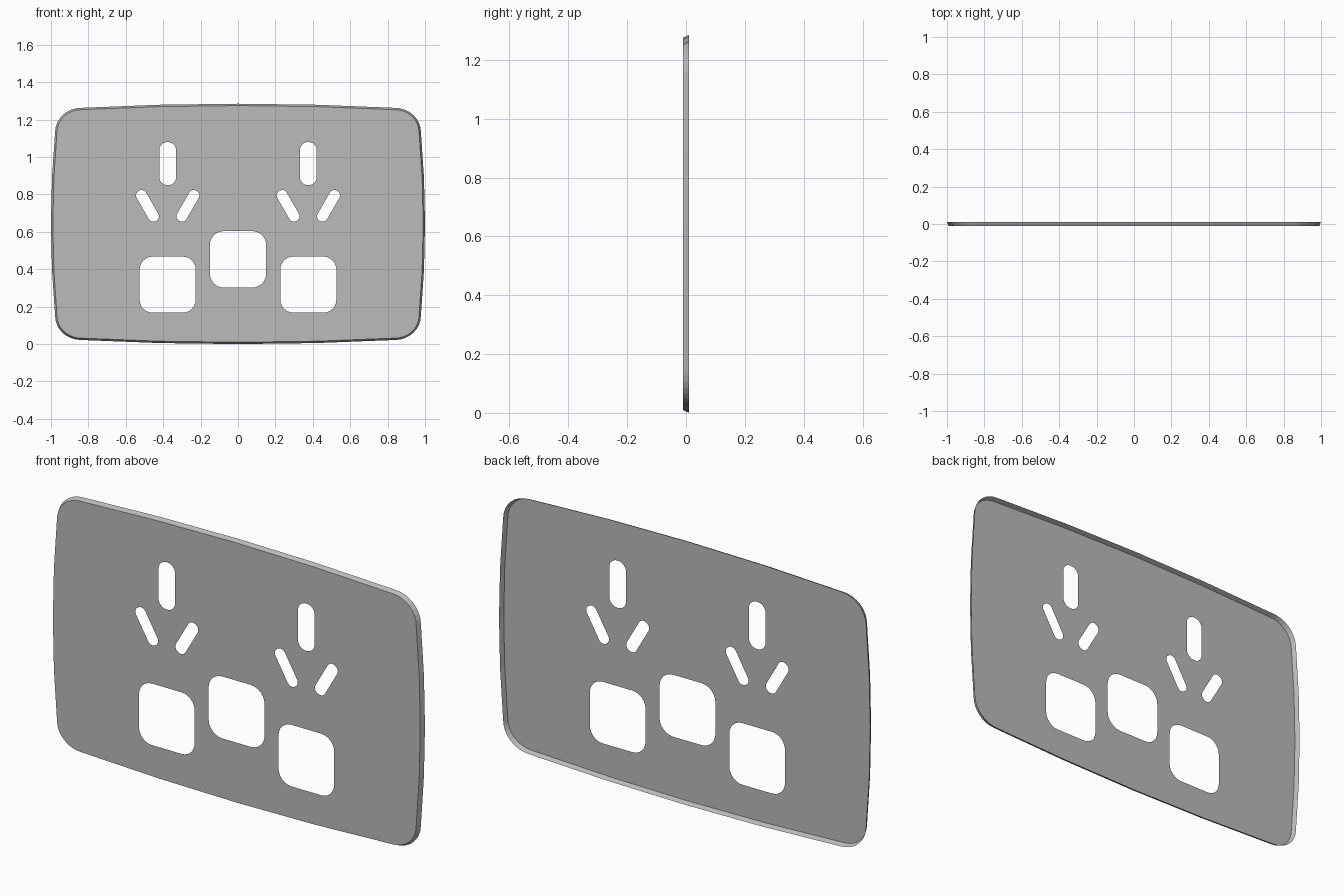
import bpy, bmesh, math
from mathutils import Vector

cube = bpy.data.objects.get("Cube")
if cube:
    bpy.data.objects.remove(cube)

HEIGHT = 1.285
MID = HEIGHT / 2
FRONT, BACK = -0.011, 0.011

grey = bpy.data.materials.new("plate grey")
grey.use_nodes = True
colour = (0.5, 0.5, 0.5, 1)
grey.diffuse_color = colour
grey.node_tree.nodes["Principled BSDF"].inputs["Base Color"].default_value = colour


def rounded_rect(cx, cz, w, h, r, tilt=0, steps=6):
    """Outline points of a rounded rectangle turned by tilt degrees."""
    pts = []
    t = math.radians(tilt)
    for q, (sx, sz) in enumerate([(1, 1), (-1, 1), (-1, -1), (1, -1)]):
        for i in range(steps + 1):
            a = math.pi / 2 * (q + i / steps)
            x = sx * (w / 2 - r) + r * math.cos(a)
            z = sz * (h / 2 - r) + r * math.sin(a)
            pts.append((cx + x * math.cos(t) - z * math.sin(t),
                        cz + x * math.sin(t) + z * math.cos(t)))
    return pts


def plate_outline(inset):
    """Rounded rectangle whose four sides bow gently outwards."""
    hw, hh = 1 - inset, MID - inset
    bow, flat_x, flat_z = 0.022, 0.84, 0.49
    ex, ez = hw - bow, hh - bow
    # quarter from the middle of the right side to the middle of the top
    quarter = [(hw - bow * k * k, flat_z * k) for k in (0, 0.5)]
    for i in range(9):
        a = math.pi / 2 * i / 8
        quarter.append((flat_x + (ex - flat_x) * math.cos(a),
                        flat_z + (ez - flat_z) * math.sin(a)))
    quarter += [(flat_x * k, hh - bow * k * k) for k in (0.5, 0)]
    half = quarter + [(-x, z) for x, z in reversed(quarter[:-1])]
    full = half + [(x, -z) for x, z in reversed(half[1:-1])]
    return [(x, z + MID) for x, z in full]


bm = bmesh.new()


def add_loop(points, y):
    verts = [bm.verts.new((x, y, z)) for x, z in points]
    edges = [bm.edges.new((v, verts[i - 1])) for i, v in enumerate(verts)]
    return verts, edges


# Front sheet with its openings
front, edges = add_loop(plate_outline(0.01), FRONT)
holes = [rounded_rect(0, 0.453, 0.302, 0.302, 0.075)]      # middle opening
for side in (-1, 1):
    cx = side * 0.376
    holes.append(rounded_rect(cx, 0.318, 0.30, 0.30, 0.07))     # switch opening
    holes.append(rounded_rect(cx, 0.965, 0.09, 0.23, 0.043))    # upright slot
    for s in (-1, 1):                                           # slanted slots
        holes.append(rounded_rect(cx + s * 0.108, 0.739, 0.058, 0.185, 0.027, -30 * s))
for hole in holes:
    edges += add_loop(hole, FRONT)[1]
bmesh.ops.triangle_fill(bm, edges=edges, use_beauty=True, normal=Vector((0, -1, 0)))
for f in bm.faces:
    f.normal_update()
    if f.normal.y > 0:
        f.normal_flip()

# Thin flared rim, open at the back
back, _ = add_loop(plate_outline(0), BACK)
for i in range(len(front)):
    bm.faces.new((front[i - 1], front[i], back[i], back[i - 1]))
bm.normal_update()
for f in bm.faces:
    c = f.calc_center_median() - Vector((0, 0, MID))
    if abs(f.normal.y) < 0.9 and f.normal.dot(c) < 0:
        f.normal_flip()

mesh = bpy.data.meshes.new("socket_plate")
bm.to_mesh(mesh)
bm.free()
mesh.materials.append(grey)
plate = bpy.data.objects.new("socket_plate", mesh)
bpy.context.collection.objects.link(plate)
